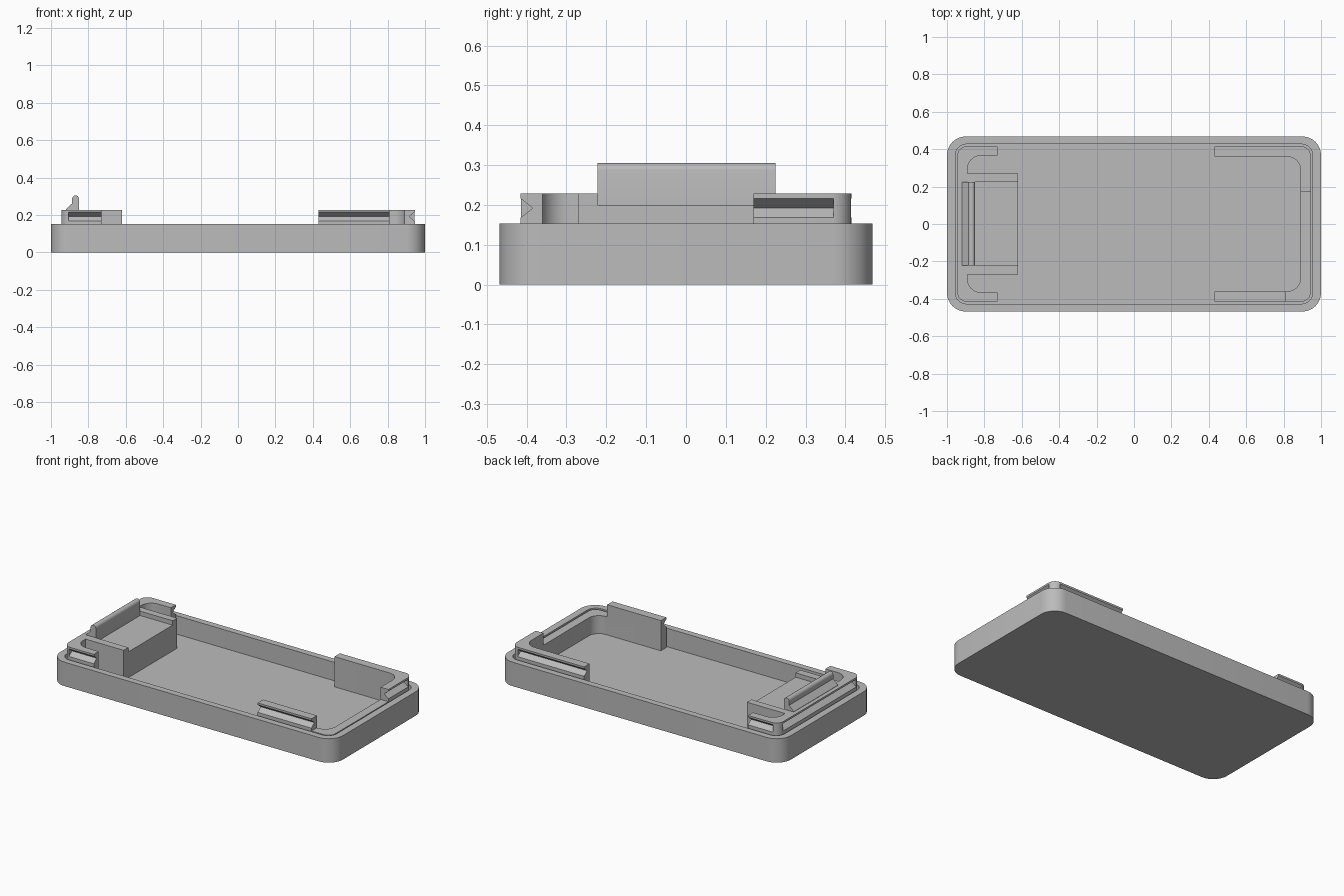
import bpy
import bmesh
from math import cos, sin, tan, pi
from mathutils import Vector

cube = bpy.data.objects.get("Cube")
if cube:
    bpy.data.objects.remove(cube, do_unlink=True)

# One grey plastic for the whole case
GREY = (0.5, 0.5, 0.5, 1)
plastic = bpy.data.materials.new("grey_plastic")
plastic.use_nodes = True
plastic.diffuse_color = GREY
plastic.node_tree.nodes["Principled BSDF"].inputs["Base Color"].default_value = GREY

FLOOR, RIM, LIP = 0.035, 0.153, 0.228


def rounded(corners, steps=8):
    """Outline of 2D points; each corner is (x, y, radius)."""
    out = []
    for i, (x, y, r) in enumerate(corners):
        p = Vector((x, y))
        if not r:
            out.append(p)
            continue
        a = (Vector(corners[i - 1][:2]) - p).normalized()
        b = (Vector(corners[(i + 1) % len(corners)][:2]) - p).normalized()
        # right-angled corner: sweep between the two tangent points
        centre = p + (a + b) * r
        for k in range(steps + 1):
            t = k / steps * pi / 2
            out.append(centre - b * r * cos(t) - a * r * sin(t))
    return out


def prism(name, outline, start, end, place):
    """Extrude a 2D outline; place maps (u, v, w) to a 3D point."""
    bm = bmesh.new()
    rings = [[bm.verts.new(place(p[0], p[1], w)) for p in outline] for w in (start, end)]
    bm.faces.new(rings[0])
    bm.faces.new(rings[1])
    n = len(outline)
    for i in range(n):
        j = (i + 1) % n
        bm.faces.new((rings[0][i], rings[0][j], rings[1][j], rings[1][i]))
    bmesh.ops.recalc_face_normals(bm, faces=bm.faces)
    mesh = bpy.data.meshes.new(name)
    bm.to_mesh(mesh)
    bm.free()
    mesh.materials.append(plastic)
    obj = bpy.data.objects.new(name, mesh)
    bpy.context.collection.objects.link(obj)
    return obj


def upright(name, corners, bottom, top):
    return prism(name, rounded(corners), bottom, top, lambda u, v, w: (u, v, w))


def rect(x0, x1, y0, y1, r=0):
    return [(x0, y0, r), (x1, y0, r), (x1, y1, r), (x0, y1, r)]


def activate(obj):
    bpy.ops.object.select_all(action='DESELECT')
    obj.select_set(True)
    bpy.context.view_layer.objects.active = obj


def cut(obj, cutter):
    cutter.hide_render = True
    activate(obj)
    mod = obj.modifiers.new("cut", 'BOOLEAN')
    mod.object = cutter
    mod.operation = 'DIFFERENCE'
    mod.solver = 'EXACT'
    bpy.ops.object.modifier_apply(modifier=mod.name)
    bpy.data.objects.remove(cutter, do_unlink=True)


def groove(obj, axis, side, face, start, end):
    """V-shaped snap groove along an outer face of a lip."""
    vee = [(0.02, 0.168), (0, 0.168), (-0.03, 0.192), (0, 0.216), (0.02, 0.216)]
    if axis == 'X':
        place = lambda u, v, w: (w, side * (face + u), v)
    else:
        place = lambda u, v, w: (side * (face + u), w, v)
    cut(obj, prism("groove_cutter", vee, start, end, place))


# Tray with rounded corners
tray = upright("tray", rect(-1, 1, -0.468, 0.468, 0.1), 0, RIM)
cut(tray, upright("cavity_cutter", rect(-0.955, 0.955, -0.427, 0.427, 0.06), FLOOR, 0.5))

# Left lip: two corner hooks joined to a central block
half = [(-0.945, -0.415, 0.05), (-0.73, -0.415, 0), (-0.73, -0.365, 0),
        (-0.89, -0.365, 0.07), (-0.89, -0.27, 0), (-0.62, -0.27, 0)]
left_lip = upright("left_lip", half + [(x, -y, r) for x, y, r in reversed(half)],
                   FLOOR - 0.01, LIP)
cut(left_lip, upright("pocket_cutter", rect(-0.86, -0.5, -0.222, 0.225), 0.2, 0.5))
for side in (-1, 1):
    groove(left_lip, 'X', side, 0.415, -0.905, -0.7)
groove(left_lip, 'Y', -1, 0.945, -0.37, 0.37)

# Finger tab with a sloped back and rounded top
tab_profile = [(-0.92, 0.215), (-0.92, 0.23), (-0.887, 0.262)]
tab_profile += [(-0.8685 - 0.0185 * cos(k * pi / 8), 0.2865 + 0.0185 * sin(k * pi / 8))
                for k in range(9)]
tab_profile += [(-0.85, 0.195), (-0.87, 0.195)]
tab = prism("finger_tab", tab_profile, -0.222, 0.225, lambda u, v, w: (u, w, v))

# Right lip: a frame around the end, lowered along the near corner
half = [(0.43, -0.36, 0), (0.43, -0.415, 0), (0.945, -0.415, 0.05)]
inner = [(0.89, 0.36, 0.07), (0.89, -0.36, 0.07)]
mirrored = [(x, -y, r) for x, y, r in reversed(half)]
right_lip = upright("right_lip", half + mirrored + inner, FLOOR - 0.01, LIP)
cut(right_lip, upright("lowered_cutter", rect(0.81, 1.1, -0.6, 0.17), RIM - 0.003, 0.5))
groove(right_lip, 'X', -1, 0.415, 0.4, 0.85)
groove(right_lip, 'X', 1, 0.415, 0.4, 0.9)
groove(right_lip, 'Y', 1, 0.945, 0.1, 0.37)

# Smooth only the rounded corners
for obj in (tray, left_lip, tab, right_lip):
    activate(obj)
    bpy.ops.object.shade_smooth_by_angle(angle=pi / 6)
